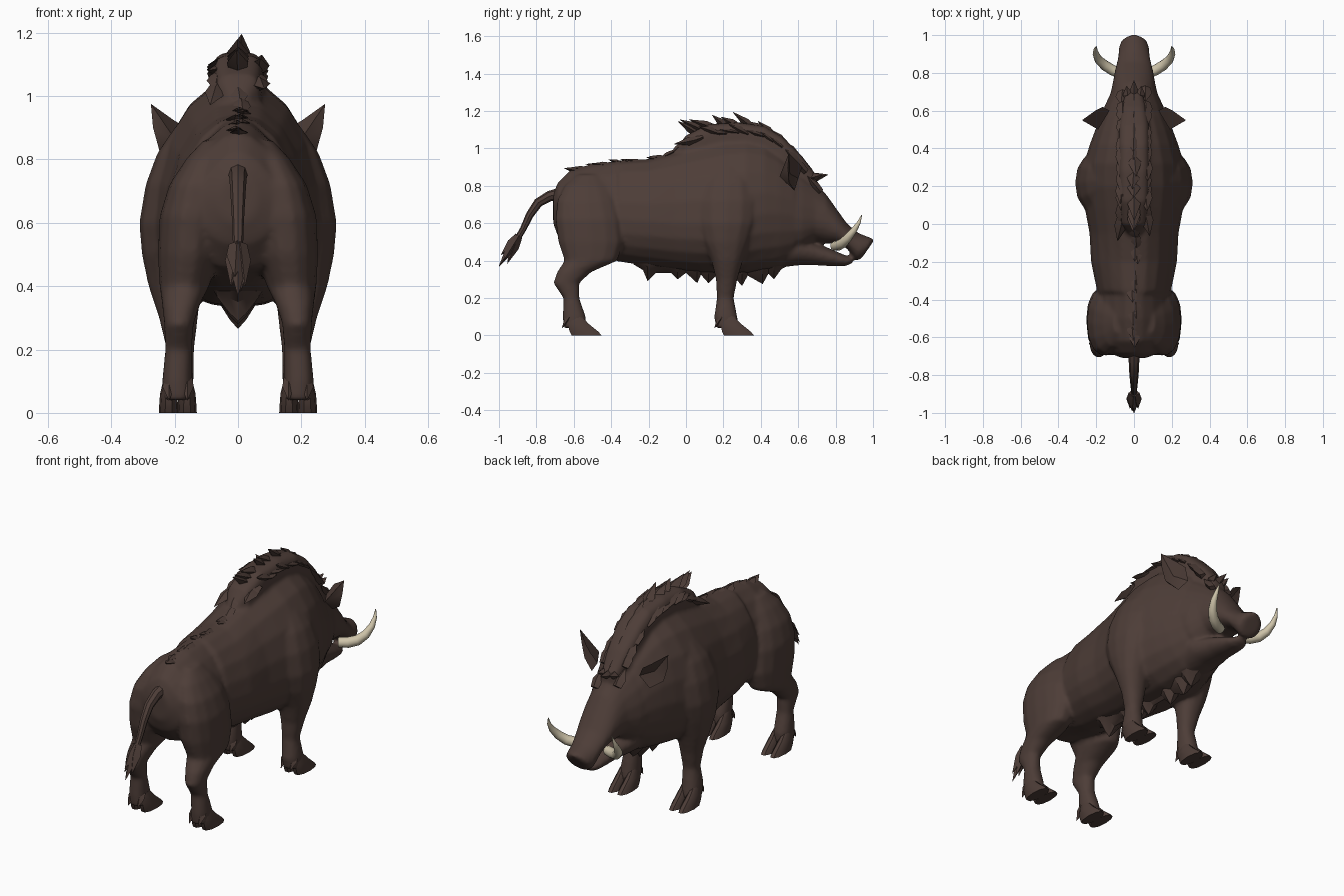
import bpy, bmesh, math, random
from mathutils import Vector

if "Cube" in bpy.data.objects:
    bpy.data.objects.remove(bpy.data.objects["Cube"])

random.seed(4)


def material(name, rgb):
    m = bpy.data.materials.new(name)
    m.diffuse_color = (*rgb, 1)
    m.use_nodes = True
    m.node_tree.nodes["Principled BSDF"].inputs["Base Color"].default_value = m.diffuse_color
    return m


HIDE = material("dark brown hide", (0.075, 0.047, 0.039))
IVORY = material("ivory", (0.62, 0.55, 0.40))


def finish(bm, name, mat=HIDE, angle=40):
    bmesh.ops.recalc_face_normals(bm, faces=bm.faces)
    me = bpy.data.meshes.new(name)
    bm.to_mesh(me)
    bm.free()
    me.materials.append(mat)
    ob = bpy.data.objects.new(name, me)
    bpy.context.collection.objects.link(ob)
    bpy.ops.object.select_all(action='DESELECT')
    ob.select_set(True)
    bpy.context.view_layer.objects.active = ob
    bpy.ops.object.shade_smooth_by_angle(angle=math.radians(angle))
    return ob


def skin(bm, rings):
    """Join closed rings of points into a capped tube with outward faces."""
    part = bmesh.new()
    vs = [[part.verts.new(p) for p in r] for r in rings]
    for a, b in zip(vs, vs[1:]):
        for i in range(len(a)):
            j = (i + 1) % len(a)
            part.faces.new((a[i], a[j], b[j], b[i]))
    part.faces.new(vs[0])
    part.faces.new(vs[-1])
    bmesh.ops.recalc_face_normals(part, faces=part.faces)
    me = bpy.data.meshes.new("part")
    part.to_mesh(me)
    part.free()
    bm.from_mesh(me)
    bpy.data.meshes.remove(me)


def rounded(t, e):
    c, s = math.cos(t), math.sin(t)
    return (math.copysign(abs(c) ** e, c), math.copysign(abs(s) ** e, s))


def cross_ring(y, bot, top, hw, mid, skew=0.0, n=20, up=1.05, low=0.95):
    """Upright section, widest at height mid; up and low set how pointed it is."""
    pts = []
    for i in range(n):
        t = 2 * math.pi * i / n
        c, s = rounded(t, up if math.sin(t) > 0 else low)
        z = mid + s * ((top - mid) if s > 0 else (mid - bot))
        pts.append((hw * c, y + skew * (z - mid), z))
    return pts


def flat_ring(z, y0, y1, x0, x1, side=1, n=14):
    """Level section bounded by a rectangle."""
    pts = []
    for i in range(n):
        c, s = rounded(2 * math.pi * i / n, 0.9)
        pts.append((side * ((x0 + x1) / 2 + c * (x1 - x0) / 2), (y0 + y1) / 2 + s * (y1 - y0) / 2, z))
    return pts


def tube(bm, path, n=10):
    """Round tube along (point, radius) pairs."""
    pts = [Vector(p) for p, r in path]
    rings = []
    for k, (p, r) in enumerate(path):
        d = (pts[min(k + 1, len(pts) - 1)] - pts[max(k - 1, 0)]).normalized()
        u = Vector((1, 0, 0)) if abs(d.x) < 0.1 else d.cross(Vector((0, -0.6, 0.8))).normalized()
        v = d.cross(u)
        rings.append([pts[k] + u * r * math.cos(a) + v * r * math.sin(a)
                      for a in (2 * math.pi * i / n for i in range(n))])
    skin(bm, rings)


def tuft(bm, base, tip, width, thick):
    """Leaf-shaped lock of hair."""
    b, t = Vector(base), Vector(tip)
    d = (t - b).normalized()
    u = Vector((1, 0, 0))
    u = (u - d * u.dot(d)).normalized()
    v = d.cross(u)
    rings = []
    for f, w in ((0, 0.8), (0.4, 1.0), (1, 0.04)):
        p = b.lerp(t, f)
        rings.append([p + u * width * w, p + v * thick * w, p - u * width * w, p - v * thick * w])
    skin(bm, rings)


def interp(table, y):
    for (a, p), (b, q) in zip(table, table[1:]):
        if y <= b:
            return p + (q - p) * max(0, (y - a) / (b - a))
    return table[-1][1]


# Body: torso, head, jaw, mane crest and legs fused into one skin
REAR = ((-.71, .60, .76, .06, .68), (-.685, .53, .82, .13, .67), (-.62, .45, .885, .185, .65),
        (-.50, .43, .92, .205, .63), (-.36, .395, .935, .195, .62))
TORSO = ((-.36, .395, .935, .195, .62), (-.20, .37, .945, .228, .61),
         (-.05, .35, .985, .236, .60), (.08, .335, 1.02, .26, .60), (.20, .33, 1.05, .275, .61),
         (.32, .33, 1.06, .265, .63), (.42, .345, 1.04, .235, .65), (.50, .36, .99, .205, .65),
         (.58, .40, .92, .17, .64))
HEAD = ((.46, .42, .96, .17, .65), (.54, .42, .93, .18, .64), (.62, .44, .875, .158, .62),
        (.69, .50, .815, .125, .62), (.75, .492, .755, .112, .61), (.81, .49, .67, .102, .57),
        (.86, .465, .60, .09, .53), (.90, .435, .55, .083, .49, .3), (.935, .405, .53, .08, .465, .5),
        (.96, .40, .52, .07, .46, .65), (.972, .415, .506, .05, .46, .7))
JAW = ((.48, .36, .55, .11, .46), (.60, .375, .52, .115, .46), (.70, .375, .49, .085, .44),
       (.78, .37, .46, .07, .42), (.85, .37, .43, .055, .40), (.89, .385, .415, .035, .40))
CREST = ((-.06, .90, .99, .03, .93), (.0, .92, 1.07, .068, 1.0), (.12, .94, 1.13, .078, 1.05),
         (.28, .95, 1.14, .082, 1.06), (.42, .93, 1.12, .082, 1.03), (.52, .88, 1.06, .08, .97),
         (.62, .80, .96, .065, .87), (.70, .74, .85, .045, .78))
FRONT = ((.04, .16, .285, .14, .24), (.10, .15, .275, .14, .24), (.20, .165, .255, .138, .226),
         (.30, .16, .275, .126, .25), (.40, .135, .305, .115, .283), (.50, .085, .345, .08, .304),
         (.60, .055, .38, .06, .312), (.72, .05, .39, .05, .292), (.82, .08, .37, .05, .255),
         (.90, .13, .33, .05, .20), (.96, .17, .29, .05, .13))
HIND = ((.04, -.655, -.535, .14, .24), (.10, -.66, -.535, .145, .24), (.20, -.655, -.57, .145, .23),
        (.28, -.71, -.57, .14, .233), (.34, -.69, -.505, .12, .24), (.40, -.65, -.365, .09, .248),
        (.50, -.685, -.33, .06, .253), (.62, -.70, -.34, .05, .248), (.72, -.69, -.37, .05, .217),
        (.80, -.65, -.41, .05, .165), (.86, -.58, -.46, .05, .11))
bm = bmesh.new()
skin(bm, [cross_ring(*s, up=1.25) for s in REAR])
for table in (TORSO, HEAD, JAW):
    skin(bm, [cross_ring(*s) for s in table])
skin(bm, [cross_ring(*s, up=.6, low=.5) for s in CREST])
for side in (1, -1):
    for table in (FRONT, HIND):
        skin(bm, [flat_ring(*s, side=side) for s in table])
me = bpy.data.meshes.new("body")
bm.to_mesh(me)
bm.free()
me.materials.append(HIDE)
body = bpy.data.objects.new("body", me)
bpy.context.collection.objects.link(body)
bpy.context.view_layer.objects.active = body
body.select_set(True)
fuse = body.modifiers.new("fuse", 'REMESH')
fuse.mode, fuse.voxel_size, fuse.use_smooth_shade = 'VOXEL', 0.011, True
soften = body.modifiers.new("soften", 'SMOOTH')
soften.factor, soften.iterations = 0.5, 6
for mod in ("fuse", "soften"):
    bpy.ops.object.modifier_apply(modifier=mod)
bpy.ops.object.shade_smooth_by_angle(angle=math.radians(60))

for side, tag in ((1, "right"), (-1, "left")):
    # Cloven hooves with dewclaws
    for label, y in (("front", .20), ("hind", -.615)):
        bm = bmesh.new()
        for x in (.13, .188):
            skin(bm, [flat_ring(z, y + a, y + b, x + i, x + .062 - i, side, 10) for z, a, b, i in (
                (0, 0, .168, 0), (.02, -.01, .15, .001), (.06, -.02, .10, .004), (.11, -.01, .05, .016))])
            tuft(bm, (side * (x + .03), y, .11), (side * (x + .03), y - .048, .04), .02, .018)
        finish(bm, f"{tag}_{label}_hoof")

    # Ear: folded leaf with a hollow front
    bm = bmesh.new()
    rim = [bm.verts.new((side * x, y, z)) for x, y, z in (
        (.13, .60, .84), (.165, .62, .90), (.205, .60, .925), (.275, .55, .975),
        (.268, .545, .90), (.246, .55, .82), (.18, .58, .775))]
    hollow = bm.verts.new((side * .195, .555, .865))
    back = bm.verts.new((side * .19, .50, .85))
    for a, b in zip(rim, rim[1:] + rim[:1]):
        bm.faces.new((a, b, hollow))
        bm.faces.new((b, a, back))
    finish(bm, f"{tag}_ear")

    # Curved tusk
    bm = bmesh.new()
    tube(bm, [((side * x, y, z), r) for x, y, z, r in (
        (.07, .795, .478, .026), (.115, .815, .482, .028), (.155, .84, .495, .027),
        (.186, .868, .525, .023), (.202, .90, .565, .017), (.204, .925, .605, .010),
        (.198, .94, .645, .002))])
    finish(bm, f"{tag}_tusk", IVORY)

# Mane: rows of hair locks over the crest, thinning along the back
LINE = [(-.62, .885), (-.4, .93), (-.2, .94), (-.1, .965), (0, 1.06), (.12, 1.12), (.28, 1.13),
        (.42, 1.11), (.52, 1.05), (.62, .95), (.70, .84), (.75, .77)]
bm = bmesh.new()
y = .71
while y > -.58:
    big = y > 0
    for x in ((-.06, 0, .06) if big else (random.uniform(-.012, .012),)):
        yy = y + random.uniform(-.02, .02)
        z = interp(LINE, yy) - (.045 if big and x else .015)
        length = random.uniform(.10, .15) if big else random.uniform(.07, .10)
        lift = (random.uniform(.4, .85) if not x else random.uniform(.1, .4)) if big else random.uniform(.2, .42)
        slope = (interp(LINE, yy) - interp(LINE, yy - .05)) / .05
        d = Vector((x * 1.5 + random.uniform(-.12, .12), -1, -slope)).normalized()
        d = (d + Vector((0, slope, 1)).normalized() * lift).normalized()
        tuft(bm, (x, yy, z), Vector((x, yy, z)) + d * length, .034 if big else .028, .022 if big else .014)
    y -= .06 if big else .05
# Forelock
for x in (-.03, .03, 0):
    tuft(bm, (x, .66, .84), (x * 1.3, .76 - abs(x), .86), .026, .022)
finish(bm, "mane_locks", angle=25)

# Shaggy keel of hair along chest and belly, with a jagged lower edge
bm = bmesh.new()
KEEL = ((-.27, .38), (-.22, .35), (-.195, .29), (-.15, .335), (-.07, .335), (-.035, .30), (.01, .335),
        (.07, .28), (.09, .325), (.13, .28), (.17, .32), (.26, .32), (.31, .265), (.34, .32),
        (.42, .275), (.45, .33), (.48, .30), (.52, .355), (.58, .385))
skin(bm, [cross_ring(y - .01, b, .41, .085 if i % (len(KEEL) - 1) else .03, .40, 0, 12, 1, 1.7)
          for i, (y, b) in enumerate(KEEL)])
finish(bm, "belly_hair", angle=30)

# Tail with a leaf-shaped tuft
bm = bmesh.new()
tube(bm, [((0, y, z), r) for y, z, r in (
    (-.66, .76, .034), (-.73, .745, .028), (-.79, .71, .025), (-.835, .645, .021),
    (-.87, .57, .017), (-.905, .51, .016), (-.94, .46, .02))], 8)
finish(bm, "tail")
bm = bmesh.new()
for x, y, z in ((0, -1.0, .37), (.022, -.975, .40), (-.022, -.975, .40), (.01, -.955, .385), (-.01, -.99, .43)):
    tuft(bm, (x * .3, -.895, .53), (x, y, z), .028, .026)
finish(bm, "tail_tuft", angle=30)
